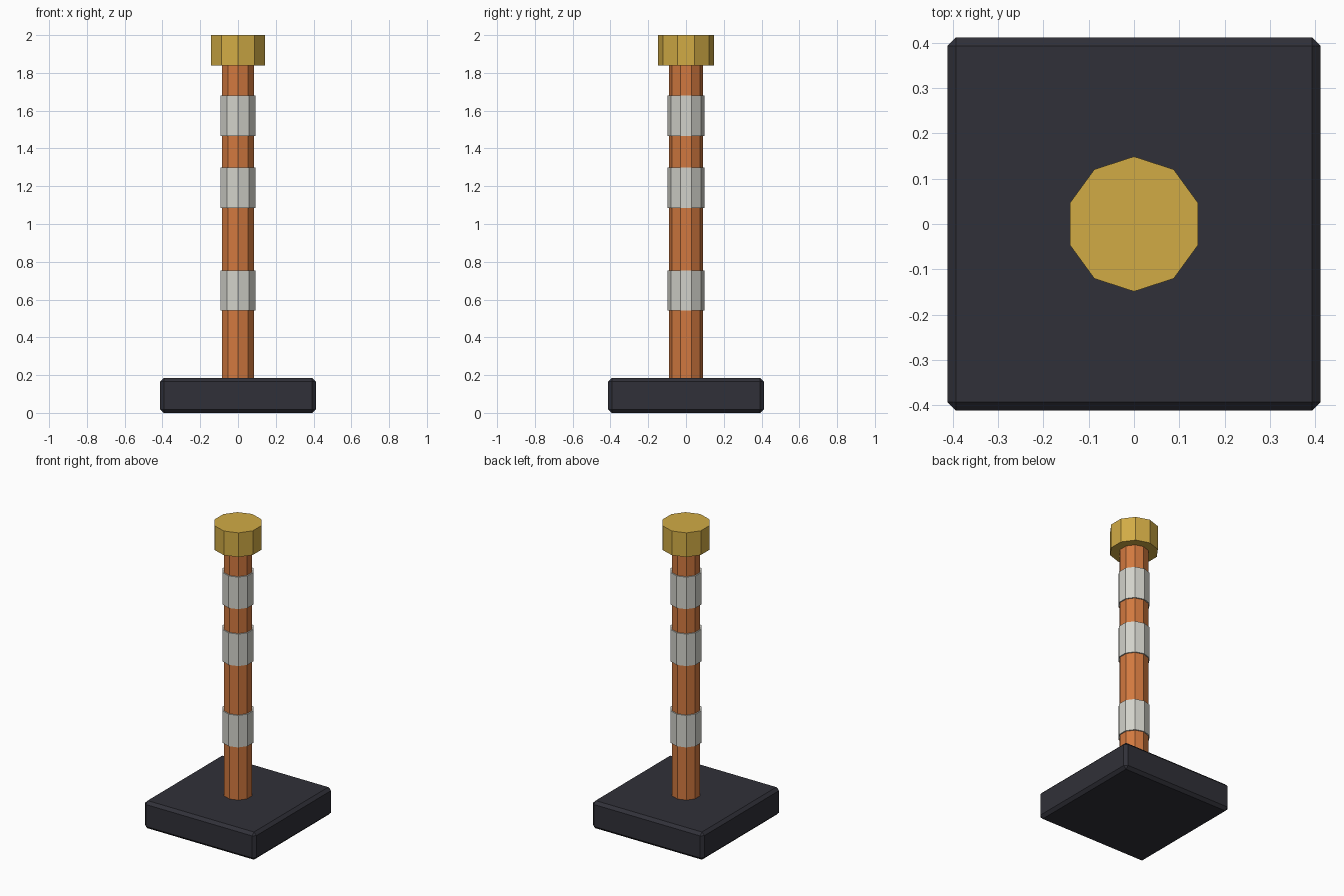
import bpy

cube = bpy.data.objects.get("Cube")
if cube:
    bpy.data.objects.remove(cube, do_unlink=True)


def material(name, rgb):
    mat = bpy.data.materials.new(name)
    mat.use_nodes = True
    color = (*rgb, 1)
    mat.diffuse_color = color
    mat.node_tree.nodes["Principled BSDF"].inputs["Base Color"].default_value = color
    return mat


charcoal = material("charcoal", (0.03, 0.03, 0.04))
orange = material("burnt orange", (0.64, 0.19, 0.05))
pale_grey = material("pale grey", (0.64, 0.64, 0.59))
gold = material("gold", (0.64, 0.41, 0.06))


def finish(name, mat):
    obj = bpy.context.object
    obj.name = name
    obj.data.materials.append(mat)
    return obj


def ten_sided(name, radius, bottom, top, mat):
    bpy.ops.mesh.primitive_cylinder_add(vertices=10, radius=radius, depth=top - bottom,
                                        location=(0, 0, (bottom + top) / 2))
    return finish(name, mat)


# Square base with chamfered edges
HALF, BASE_TOP = 0.412, 0.185
bpy.ops.mesh.primitive_cube_add(size=1, location=(0, 0, BASE_TOP / 2))
base = finish("base", charcoal)
base.scale = (2 * HALF, 2 * HALF, BASE_TOP)
bpy.ops.object.transform_apply(location=False, rotation=False, scale=True)
bevel = base.modifiers.new("chamfer", 'BEVEL')
bevel.width = 0.019
bevel.segments = 1

# Post and its cap
ten_sided("post", 0.09, BASE_TOP - 0.01, 1.85, orange)
ten_sided("cap", 0.149, 1.838, 2.0, gold)

# Bands around the post
for name, middle in (("lower", 0.648), ("middle", 1.192), ("upper", 1.573)):
    ten_sided(name + "_band", 0.098, middle - 0.107, middle + 0.107, pale_grey)
